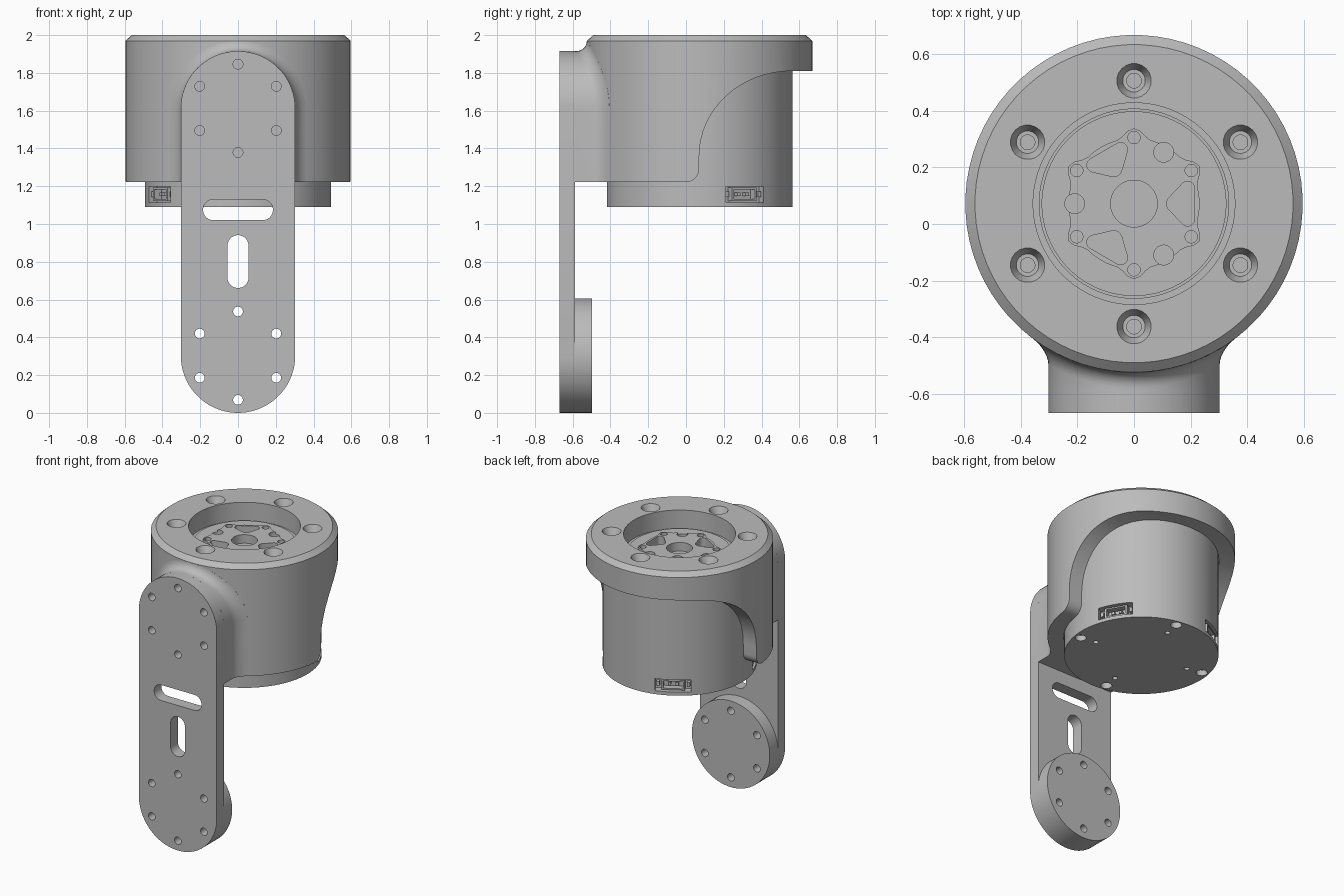
import bpy, bmesh
from math import sin, cos, pi, radians, sqrt
from mathutils import Vector

cube = bpy.data.objects.get("Cube")
if cube:
    bpy.data.objects.remove(cube)

grey = bpy.data.materials.new("machined grey")
grey.use_nodes = True
colour = (0.5, 0.5, 0.5, 1)
grey.diffuse_color = colour
grey.node_tree.nodes["Principled BSDF"].inputs["Base Color"].default_value = colour

CY = 0.072          # y of the motor axis
R = 0.597           # housing radius
ARM_R = 0.303       # arm half width
LOW, HIGH = 0.303, 1.612   # arm end centres


# --- helpers -------------------------------------------------------------
def hull(circles, n=32):
    """Outline around circles given as (u, v, radius)."""
    pts = []
    for i in range(n):
        a = 2 * pi * (i + 0.5) / n
        u, v, r = max(circles, key=lambda c: c[0] * cos(a) + c[1] * sin(a) + c[2])
        pts.append((u + r * cos(a), v + r * sin(a)))
    return pts


def up(u, v, w):
    return Vector((u, v + CY, w))


def back(u, v, w):
    return Vector((u, w, v))


def side(u, v, w):
    return Vector((w, u, v))


def radial(angle):
    a = radians(angle)
    return lambda u, v, w: Vector((w * cos(a) - u * sin(a), CY + w * sin(a) + u * cos(a), v))


def polar(r, angle):
    return r * cos(radians(angle)), r * sin(radians(angle))


def loft(bm, rings, caps=True):
    """Skin closed rings; with caps off the last ring joins the first."""
    vs = [[bm.verts.new(p) for p in ring] for ring in rings]
    pairs = list(zip(vs, vs[1:])) + ([] if caps else [(vs[-1], vs[0])])
    for a, b in pairs:
        for i in range(len(a)):
            bm.faces.new((a[i - 1], a[i], b[i], b[i - 1]))
    if caps:
        bm.faces.new(vs[0])
        bm.faces.new(vs[-1])


def prism(bm, outline, lo, hi, place):
    loft(bm, [[place(u, v, w) for u, v in outline] for w in (lo, hi)])


def box(bm, w, h, lo, hi, place, u=0, v=0):
    prism(bm, [(u + i * w, v + j * h) for i, j in ((-.5, -.5), (.5, -.5), (.5, .5), (-.5, .5))], lo, hi, place)


def finish(name, bm):
    bmesh.ops.recalc_face_normals(bm, faces=bm.faces)
    mesh = bpy.data.meshes.new(name)
    bm.to_mesh(mesh)
    bm.free()
    mesh.materials.append(grey)
    ob = bpy.data.objects.new(name, mesh)
    bpy.context.collection.objects.link(ob)
    return ob


def activate(ob):
    bpy.ops.object.select_all(action='DESELECT')
    ob.select_set(True)
    bpy.context.view_layer.objects.active = ob


def cut(cutter, *targets):
    cutter.hide_render = True
    for ob in targets:
        activate(ob)
        mod = ob.modifiers.new("cut", 'BOOLEAN')
        mod.operation, mod.solver, mod.object = 'DIFFERENCE', 'EXACT', cutter
        bpy.ops.object.modifier_apply(modifier=mod.name)
    bpy.data.objects.remove(cutter)


def solid(name, outline, lo, hi, place):
    bm = bmesh.new()
    prism(bm, outline, lo, hi, place)
    return finish(name, bm)


SIXTH = [30 + 60 * k for k in range(6)]

# --- housing: turned ring with a stepped bore ----------------------------
profile = [(.495, 1.222), (R, 1.222), (R, 1.97), (.563, 2), (.357, 2),
           (.357, 1.87), (.335, 1.87), (.335, 1.82), (.495, 1.82)]
bm = bmesh.new()
loft(bm, [[up(u, v, z) for u, v in hull([(0, 0, r)], 72)] for r, z in profile], caps=False)
housing = finish("housing", bm)

# countersunk bolt holes
bm = bmesh.new()
for a in SIXTH:
    x, y = polar(.435, a)
    steps = ((.0615, 2.001), (.04, 1.95), (.026, 1.95), (.026, 1.9))
    loft(bm, [[up(u, v, z) for u, v in hull([(x, y, r)], 20)] for r, z in steps])
cut(finish("bolt_hole_cutter", bm), housing)

# curved opening at the back
curve = [(0, 1.0)]
for k in range(8):
    t = pi / 2 * k / 7
    curve.append((.07 * sin(t), 1.292 - .07 * cos(t)))
for k in range(17):
    t = pi / 2 * k / 16
    curve.append((.56 - .49 * cos(t), 1.36 + .45 * sin(t)))
curve += [(.9, 1.81), (.9, 1.0)]
cut(solid("opening_cutter", curve, -1, 1, side), housing)

# --- motor body ----------------------------------------------------------
motor = solid("motor_body", hull([(0, 0, .492)], 72), 1.09, 1.84, up)
PORTS = (30, 120, 210)
bm = bmesh.new()
for a in PORTS:
    box(bm, .23, .085, .43, .6, radial(a), v=1.157)
for k in range(4):
    for dist, r in ((.445, .036), (.335, .017)):
        prism(bm, hull([(*polar(dist, 80 + 90 * k), r)], 20), 1.0, 1.13, up)
cut(finish("motor_cutter", bm), motor)

# connector sockets inside the recesses
bm = bmesh.new()
for a in PORTS:
    place = radial(a)
    for s in (-1, 1):
        box(bm, .15, .01, .42, .475, place, v=1.157 + s * .03)
        box(bm, .012, .05, .42, .475, place, u=s * .069, v=1.157)
        box(bm, .02, .03, .42, .465, place, u=s * .098, v=1.157)
        box(bm, .02, .02, .42, .46, place, u=s * .025, v=1.157)
finish("connector_sockets", bm)

# --- output rotor and lobed hub ------------------------------------------
rotor = solid("rotor", hull([(0, 0, .327)], 64), 1.8, 1.885, up)
lobes = [polar(.232 + .035 * max(0, cos(radians(6 * (a - 30)))) ** 2, a) for a in range(0, 360, 5)]
hub = solid("hub_plate", lobes, 1.87, 1.9, up)
bm = bmesh.new()
prism(bm, hull([(0, 0, .083)]), 1.82, 2, up)
for a in SIXTH:
    prism(bm, hull([(*polar(.234, a), .022)], 16), 1.84, 2, up)
for a in (0, 120, 240):
    pocket = [(*polar(.145, a), .03), (*polar(.197, a + 16), .025), (*polar(.197, a - 16), .025)]
    prism(bm, hull(pocket), 1.83, 2, up)
    prism(bm, hull([(*polar(.21, a + 60), .035)], 24), 1.83, 2, up)
cut(finish("hub_cutter", bm), rotor, hub)

# --- arm plate with round boss at the foot -------------------------------
arm = solid("arm_plate", hull([(0, LOW, ARM_R), (0, HIGH, ARM_R)], 64), -.669, -.588, back)
boss = solid("foot_boss", hull([(0, LOW, ARM_R)], 64), -.588, -.498, back)
bm = bmesh.new()
for z in (LOW, HIGH):
    for a in SIXTH:
        x, dz = polar(.234, a)
        prism(bm, hull([(x, z + dz, .026)], 20), -.8, -.4, back)
prism(bm, hull([(-.13, 1.075, .055), (.13, 1.075, .055)]), -.8, -.4, back)
prism(bm, hull([(0, .717, .056), (0, .885, .056)]), -.8, -.4, back)
cut(finish("arm_cutter", bm), arm, boss)

# --- neck joining arm to housing, flared by a fillet ---------------------
FILLET = .055
edge = [(ARM_R, 1.222, 0)] + [(ARM_R * cos(t), HIGH + ARM_R * sin(t), t)
        for t in (pi * k / 32 for k in range(33))] + [(-ARM_R, 1.222, pi)]


def neck_ring(t, sink=0):
    ring = []
    for x, z, n in edge:
        off = FILLET * (1 - cos(t))
        px, pz = x + off * cos(n), z + off * sin(n)
        wall = CY - sqrt(R * R - px * px)
        ring.append(Vector((px, wall - FILLET * (1 - sin(t)) + sink, pz)))
    return ring


bm = bmesh.new()
rings = [[Vector((x, -.588, z)) for x, z, n in edge]]
rings += [neck_ring(pi / 2 * k / 7) for k in range(8)] + [neck_ring(pi / 2, .03)]
loft(bm, rings)
finish("neck", bm)

# --- smooth shading with crisp edges -------------------------------------
for ob in [o for o in bpy.context.collection.objects if o.type == 'MESH']:
    if ob.data.materials and ob.data.materials[0] == grey:
        activate(ob)
        bpy.ops.object.shade_smooth_by_angle(angle=radians(30))
